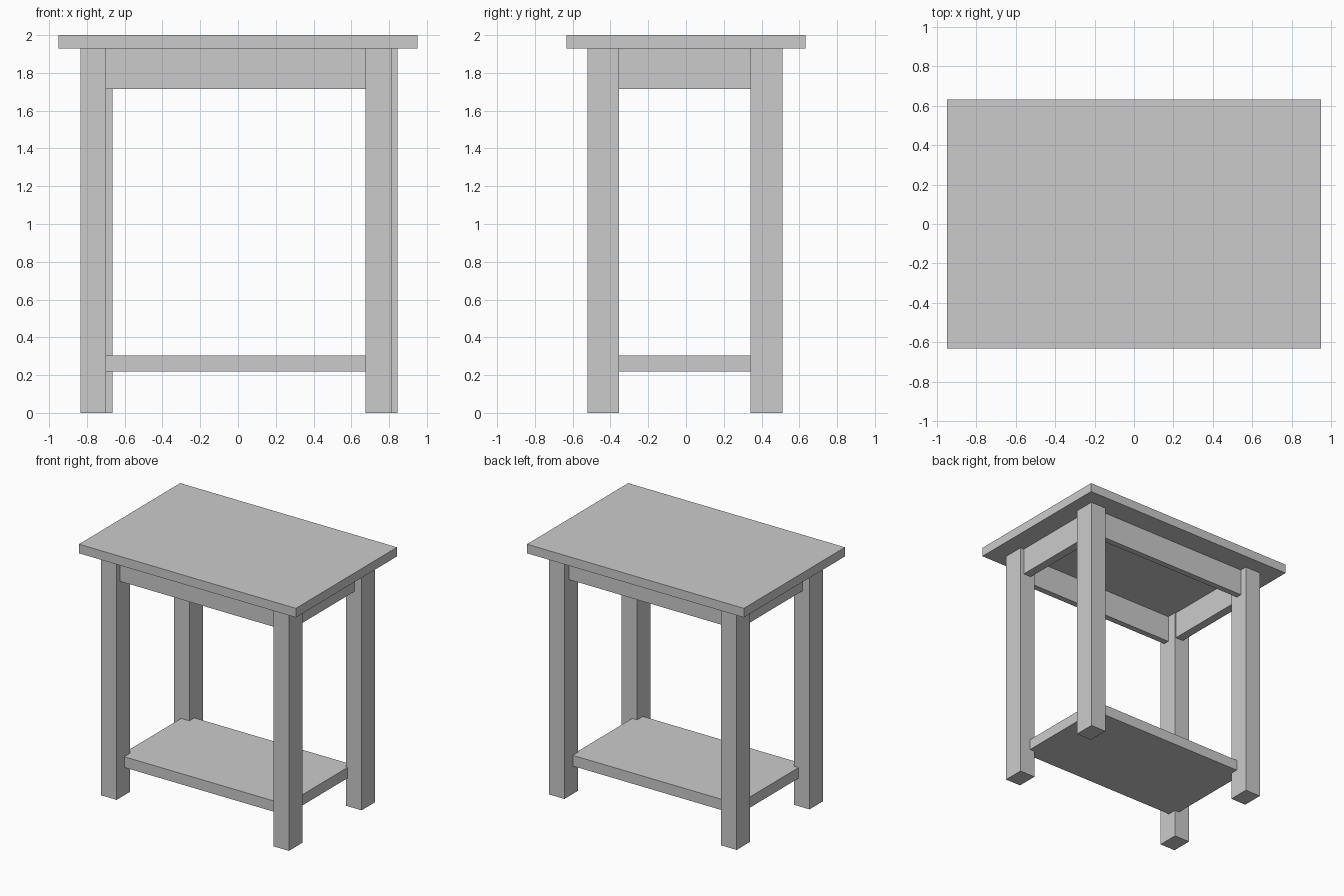
import bpy

if "Cube" in bpy.data.objects:
    bpy.data.objects.remove(bpy.data.objects["Cube"])


def box(name, x, y, z):
    """Axis-aligned box from (min, max) ranges."""
    bpy.ops.mesh.primitive_cube_add(size=1, location=[sum(r) / 2 for r in (x, y, z)])
    ob = bpy.context.object
    ob.name = name
    ob.scale = [r[1] - r[0] for r in (x, y, z)]
    bpy.ops.object.transform_apply(location=False, rotation=False, scale=True)
    return ob


TOP_Z = 1.928
LEG_W = 0.136
FRONT_Y, BACK_Y = (-0.522, -0.354), (0.341, 0.51)

# Table top
box("table_top", (-0.95, 0.95), (-0.633, 0.633), (TOP_Z, 2.0))

# Legs: the back pair sits slightly further right than the front pair
for row, y, lefts in (("front", FRONT_Y, (-0.834, 0.676)),
                      ("back", BACK_Y, (-0.801, 0.708))):
    for side, x in zip(("left", "right"), lefts):
        box(f"{row}_{side}_leg", (x, x + LEG_W), y, (0, TOP_Z))

# Apron boards, running into the legs
apron_z = (1.715, TOP_Z)
for name, y in (("front_apron", (-0.48, -0.432)), ("back_apron", (0.404, 0.452))):
    box(name, (-0.735, 0.745), y, apron_z)
for name, x in (("left_apron", (-0.774, -0.706)), ("right_apron", (0.712, 0.78))):
    box(name, x, (-0.43, 0.40), apron_z)

# Lower shelf, notched into the legs
box("lower_shelf", (-0.738, 0.719), (-0.426, 0.404), (0.22, 0.305))
